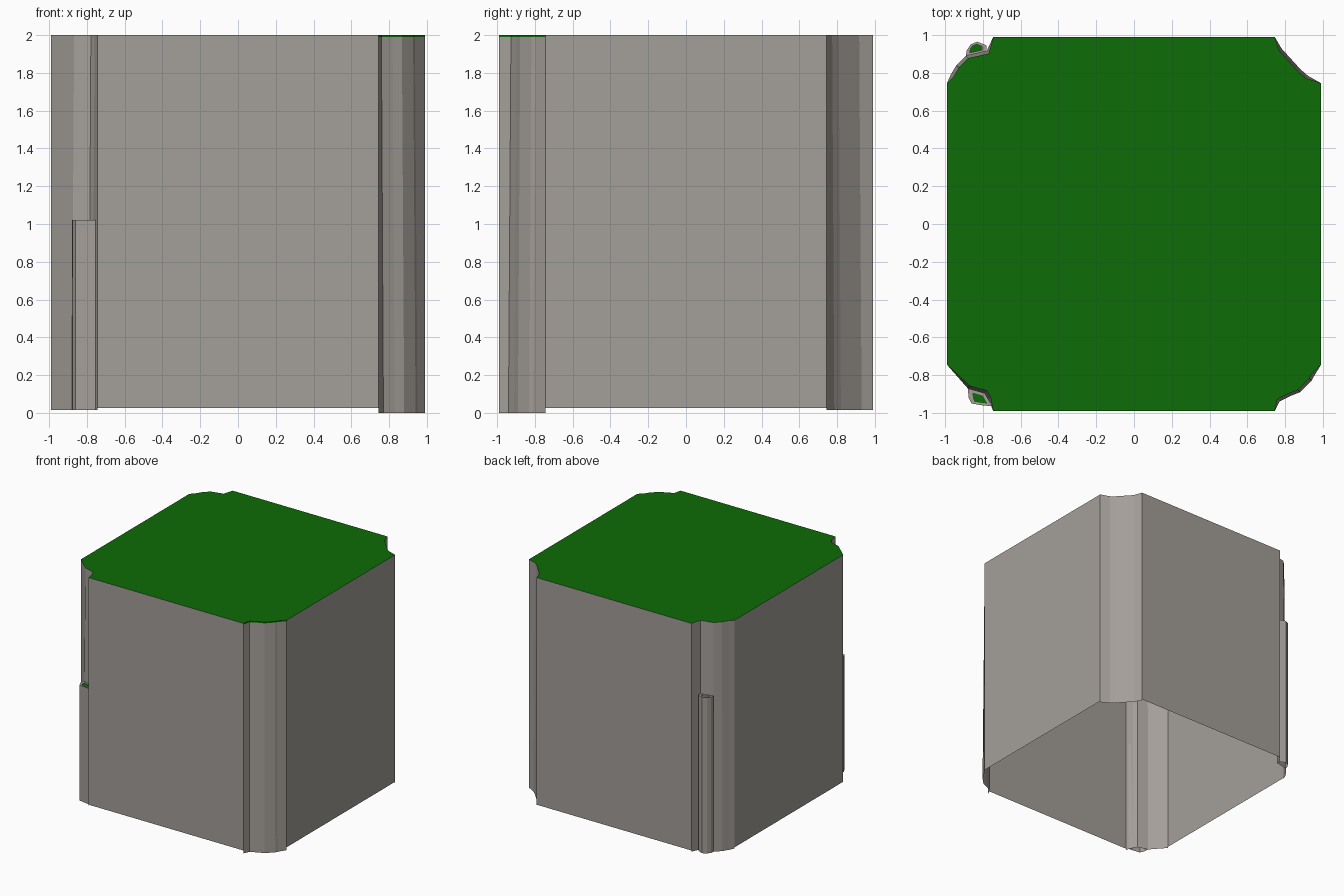
import bpy, bmesh

if "Cube" in bpy.data.objects:
    bpy.data.objects.remove(bpy.data.objects["Cube"])


def material(name, rgb):
    mat = bpy.data.materials.new(name)
    mat.diffuse_color = (*rgb, 1)
    mat.use_nodes = True
    mat.node_tree.nodes["Principled BSDF"].inputs["Base Color"].default_value = mat.diffuse_color
    return mat


green = material("grass_green", (0.004, 0.15, 0.002))
stone = material("warm_grey", (0.37, 0.343, 0.317))


def make(name, faces, mat=stone):
    """Build one object from a list of polygons."""
    bm = bmesh.new()
    for pts in faces:
        bm.faces.new([bm.verts.new(p) for p in pts])
    bmesh.ops.remove_doubles(bm, verts=bm.verts, dist=0.0005)
    bmesh.ops.triangulate(bm, faces=[f for f in bm.faces if len(f.verts) > 4])
    me = bpy.data.meshes.new(name)
    bm.to_mesh(me)
    bm.free()
    ob = bpy.data.objects.new(name, me)
    bpy.context.collection.objects.link(ob)
    me.materials.append(mat)


def loft(p, z0, q, z1):
    """Quads between two open outlines with the same point count."""
    return [[(*p[i], z0), (*p[i + 1], z0), (*q[i + 1], z1), (*q[i], z1)]
            for i in range(len(p) - 1)]


def flat(p, z):
    return [(x, y, z) for x, y in p]


START, END = (.99, .745), (.745, .99)   # corner ends, before mirroring

# name, mirror signs, base height, wall points, rib points, rib height, tuft drop
corners = [
    ("front_left", -1, -1, .015,
     [(.88, .87), (.79, .895), (.77, .93)],
     [(.88, .87), (.875, .92), (.86, .95), (.80, .96), (.75, .965), (.77, .93),
      (.79, .895)], 1.02, .005),
    ("front_right", 1, -1, 0,
     [(.95, .81), (.94, .83), (.88, .89), (.83, .91), (.77, .94)], [], 0, 0),
    ("back_right", 1, 1, .015,
     [(.92, .785), (.88, .82), (.83, .875), (.78, .93)], [], 0, 0),
    ("back_left", -1, 1, .015,
     [(.97, .79), (.94, .84), (.89, .89), (.78, .915)],
     [(.89, .89), (.885, .92), (.865, .95), (.83, .965), (.78, .945),
      (.78, .915)], 1.37, .07),
]

ends, top_outline = [], []
for name, sx, sy, base, inner, rib, rib_top, drop in corners:
    def place(pts):
        # Mirror into this corner, keeping the outline counter-clockwise
        return [(x * sx, y * sy) for x, y in pts][::sx * sy]

    # Corner wall, leaning in very slightly towards the grass edge
    wall = place([START] + inner + [END])
    cap = place([START] + [(x * .986, y * .986) for x, y in inner] + [END])
    ends.append((wall[0], wall[-1]))
    top_outline += cap
    if name == "front_right":
        make(name + "_corner", loft(wall, base, cap, 1.99))
        make(name + "_grass_edge", loft(cap, 1.99, cap, 2), green)
    else:
        make(name + "_corner", loft(wall, base, cap, 2))

    if rib:
        # Rib standing against the wall, with a grass tuft sunk in its top
        ring = place(rib)
        ring.append(ring[0])
        n = len(rib)
        cx, cy = (sum(v) / n for v in zip(*ring[:n]))
        tuft = [(cx + (x - cx) * .6, cy + (y - cy) * .6) for x, y in ring]
        make(name + "_rib", loft(ring, base, ring, rib_top)
             + loft(ring, rib_top, tuft, rib_top)
             + loft(tuft, rib_top, tuft, rib_top - drop))
        make(name + "_rib_grass", [flat(tuft[:n], rib_top - drop)], green)

# Flat side walls between neighbouring corners (underside stays open)
for n, side in enumerate(("front", "right", "back", "left")):
    edge = [ends[n][1], ends[(n + 1) % 4][0]]
    make(side + "_wall", loft(edge, .025, edge, 2))

# Grass top
make("grass_top", [flat(top_outline, 2)], green)
